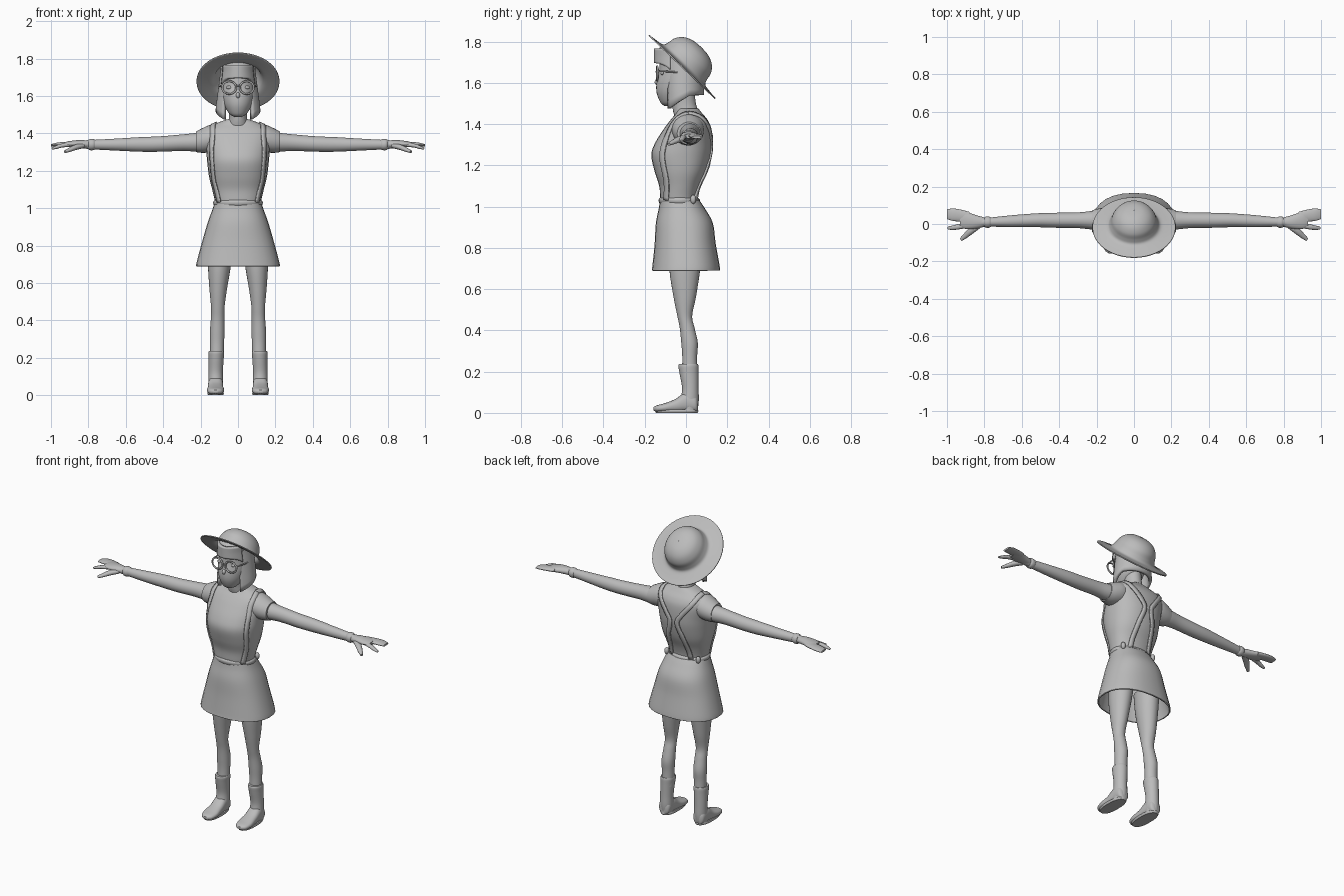
import bpy, bmesh
from math import sin, cos, pi, radians, copysign
from mathutils import Vector
from mathutils.bvhtree import BVHTree

cube = bpy.data.objects.get("Cube")
if cube:
    bpy.data.objects.remove(cube, do_unlink=True)

grey = bpy.data.materials.new("plain grey")
grey.use_nodes = True
grey.diffuse_color = (0.5, 0.5, 0.5, 1)
grey.node_tree.nodes["Principled BSDF"].inputs["Base Color"].default_value = grey.diffuse_color


def finish(name, bm, mirror=False, thick=0, offset=-1):
    """Turn a bmesh into a smooth shaded object."""
    bmesh.ops.recalc_face_normals(bm, faces=bm.faces)
    mesh = bpy.data.meshes.new(name)
    bm.to_mesh(mesh)
    bm.free()
    mesh.materials.append(grey)
    ob = bpy.data.objects.new(name, mesh)
    bpy.context.collection.objects.link(ob)
    if thick:
        solid = ob.modifiers.new("thickness", "SOLIDIFY")
        solid.thickness, solid.offset = thick, offset
    if mirror:
        ob.modifiers.new("mirror", "MIRROR")
    bpy.ops.object.select_all(action="DESELECT")
    ob.select_set(True)
    bpy.context.view_layer.objects.active = ob
    bpy.ops.object.shade_smooth_by_angle(angle=radians(50))
    return ob


def smooth_path(keys, steps=5):
    """Catmull-Rom interpolation through tuples of any length."""
    out, last = [], len(keys) - 1
    for i in range(last):
        a, b, c, d = keys[max(i - 1, 0)], keys[i], keys[i + 1], keys[min(i + 2, last)]
        for s in range(steps):
            t = s / steps
            out.append([q + t * (r - p + t * (2*p - 5*q + 4*r - w + t * (3*q - p - 3*r + w))) / 2
                        for p, q, r, w in zip(a, b, c, d)])
    return out + [list(keys[last])]


def grid(bm, rows, closed):
    """Join rows of points into quads."""
    rows = [[bm.verts.new(p) for p in row] for row in rows]
    for lo, hi in zip(rows, rows[1:]):
        n = len(lo)
        for i in range(n if closed else n - 1):
            j = (i + 1) % n
            bm.faces.new((lo[i], lo[j], hi[j], hi[i]))
    return rows


def loft(name, axis, keys, mirror=False, caps=True, power=2, thick=0, sides=28):
    """Rounded sections (position, centre u, centre v, radius u, radius v) along an axis."""
    place = {"x": lambda t, u, v: (t, u, v),
             "y": lambda t, u, v: (u, t, v),
             "z": lambda t, u, v: (u, v, t)}[axis]
    bend = lambda k: copysign(abs(k) ** (2 / power), k)
    bm = bmesh.new()
    angles = [2 * pi * i / sides for i in range(sides)]
    rows = grid(bm, [[place(t, u + max(ru, 0.001) * bend(cos(a)), v + max(rv, 0.001) * bend(sin(a)))
                      for a in angles] for t, u, v, ru, rv in smooth_path(keys)], True)
    if caps:
        bm.faces.new(rows[0])
        bm.faces.new(rows[-1])
    return finish(name, bm, mirror, thick)


def blob(name, centre, size, mirror=False):
    bm = bmesh.new()
    bmesh.ops.create_uvsphere(bm, u_segments=20, v_segments=12, radius=1)
    bmesh.ops.scale(bm, vec=size, verts=bm.verts)
    bmesh.ops.translate(bm, vec=centre, verts=bm.verts)
    return finish(name, bm, mirror)


def tube(name, keys, mirror=False, flat=1, ends=True):
    """Round tube through (x, y, z, radius), squashed in z by flat."""
    pts = smooth_path(keys, 4)
    bm, rows = bmesh.new(), []
    for i, p in enumerate(pts):
        ahead = Vector(pts[min(i + 1, len(pts) - 1)][:3]) - Vector(pts[max(i - 1, 0)][:3])
        side = ahead.cross(Vector((0, 0, 1))).normalized()
        up = side.cross(ahead).normalized() * flat
        rows.append([Vector(p[:3]) + p[3] * (side * cos(a) + up * sin(a))
                     for a in (2 * pi * k / 12 for k in range(12))])
    rows = grid(bm, rows, True)
    if ends:
        bm.faces.new(rows[0])
        bm.faces.new(rows[-1])
    return finish(name, bm, mirror)


# Torso and neck
torso = loft("torso", "z", [
    (1.0, 0, -.03, .12, .09), (1.04, 0, -.035, .124, .09), (1.1, 0, -.03, .138, .1),
    (1.17, 0, -.026, .155, .126), (1.25, 0, -.024, .165, .144), (1.31, 0, -.012, .17, .137),
    (1.38, 0, .008, .18, .113), (1.42, 0, .015, .175, .09), (1.45, 0, .015, .125, .065),
    (1.475, 0, .01, .06, .05)], power=2.25)
loft("neck", "z", [(1.42, 0, .015, .07, .065), (1.46, 0, 0, .053, .062),
                   (1.5, 0, -.01, .048, .058), (1.57, 0, -.02, .05, .06)])

# Skirt and waistband
loft("skirt", "z", [
    (.69, 0, 0, .225, .166), (.72, 0, 0, .219, .162), (.82, 0, -.004, .192, .148),
    (.92, 0, -.008, .163, .138), (.99, 0, -.02, .138, .112), (1.03, 0, -.03, .125, .096)],
     caps=False, power=2.3, thick=.008)
loft("waistband", "z", [(1.015, 0, -.03, .128, .098), (1.024, 0, -.032, .132, .1),
                        (1.035, 0, -.033, .132, .099), (1.044, 0, -.034, .125, .092)])

# Arms, sleeves and cuffs
loft("arm", "x", [
    (.14, .02, 1.36, .055, .055), (.22, .02, 1.353, .05, .05), (.3, .02, 1.35, .042, .044),
    (.42, .02, 1.343, .04, .041), (.52, .02, 1.341, .037, .039), (.65, .015, 1.34, .032, .032),
    (.78, .01, 1.34, .024, .025), (.85, .008, 1.342, .026, .019)], mirror=True)
loft("sleeve", "x", [(.1, .01, 1.38, .075, .07), (.15, .01, 1.372, .078, .073),
                     (.19, .012, 1.362, .07, .066), (.225, .015, 1.355, .058, .055)], mirror=True)
loft("wrist_cuff", "x", [(.765, .01, 1.34, .025, .026), (.775, .01, 1.34, .03, .03),
                         (.79, .01, 1.34, .03, .03), (.8, .01, 1.34, .024, .025)], mirror=True)

# Hands
loft("palm", "x", [(.8, .01, 1.341, .025, .021), (.85, .012, 1.343, .037, .021),
                   (.9, .02, 1.343, .046, .016), (.93, .025, 1.341, .04, .011)], mirror=True)
loft("joined_fingers", "x", [(.88, .035, 1.343, .03, .014), (.93, .045, 1.342, .033, .012),
                             (.97, .05, 1.34, .033, .01), (1, .052, 1.336, .026, .006)], mirror=True)
tube("index_finger", [(.89, -.005, 1.34, .015), (.94, -.015, 1.335, .014),
                      (.97, -.02, 1.326, .012), (.995, -.022, 1.318, .007)], True, .75)
tube("thumb", [(.83, -.005, 1.335, .018), (.87, -.035, 1.325, .018),
               (.9, -.062, 1.312, .014), (.925, -.083, 1.302, .009)], True, .8)

# Legs
loft("leg", "z", [
    (.18, .113, .018, .036, .038), (.27, .112, .018, .037, .036), (.34, .111, .017, .039, .04),
    (.41, .109, .006, .036, .036), (.47, .108, -.006, .036, .036), (.56, .106, -.006, .046, .054),
    (.68, .1, -.006, .06, .073), (.8, .094, 0, .068, .083)], mirror=True)

# Boots
loft("boot_shaft", "z", [
    (.015, .12, .015, .036, .042), (.06, .119, .018, .039, .044), (.12, .119, .021, .038, .04),
    (.19, .117, .015, .04, .046), (.225, .116, .012, .042, .049), (.236, .116, .012, .039, .046)],
     mirror=True)
loft("boot_foot", "y", [
    (.058, .12, .035, .02, .028), (.045, .12, .045, .036, .042), (0, .12, .052, .04, .049),
    (-.05, .12, .035, .042, .033), (-.1, .12, .026, .046, .022), (-.14, .12, .021, .036, .016),
    (-.157, .12, .02, .014, .008)], mirror=True, power=2.4)
loft("boot_sole", "z", [(0, .12, -.045, .04, .1), (.008, .12, -.045, .044, .105),
                        (.016, .12, -.045, .042, .103)], mirror=True, power=2.4)

# Head and face
loft("head", "z", [
    (1.488, 0, -.085, .02, .02), (1.505, 0, -.078, .046, .046), (1.55, 0, -.055, .074, .087),
    (1.6, 0, -.043, .086, .1), (1.65, 0, -.033, .09, .098), (1.71, 0, -.025, .088, .1),
    (1.76, 0, -.02, .068, .08), (1.78, 0, -.015, .03, .035)])
blob("nose", (0, -.138, 1.603), (.011, .014, .016))
blob("mouth", (0, -.134, 1.555), (.022, .006, .006))
blob("eye", (.046, -.115, 1.646), (.018, .008, .009), True)


# Hair: curved sheets around the head, angle measured from the back
def hair_sheet(name, half, turn, depth, top, bottom):
    bm, rows = bmesh.new(), []
    for k in range(9):
        row = []
        for i in range(33):
            s = i / 16 - 1
            a = turn + s * half
            z = top + (bottom(s) - top) * k / 8
            wide = .094 + .026 * min(max((1.73 - z) / .2, 0), 1)
            row.append((wide * sin(a), -.012 + depth * cos(a), z))
        rows.append(row)
    grid(bm, rows, False)
    return finish(name, bm, thick=.02, offset=-1)


hair_sheet("bob_hair", radians(140), 0, .1, 1.76, lambda s: 1.54 - .065 * max(abs(s) * 2 - 1, 0))
hair_sheet("fringe", radians(62), pi, .142, 1.765, lambda s: 1.695 - .03 * s ** 4)
blob("hair_crown", (0, -.03, 1.745), (.092, .112, .05))

# Glasses
bpy.ops.mesh.primitive_torus_add(major_segments=32, minor_segments=8, major_radius=.034,
                                 minor_radius=.005)
rim = bpy.context.object
ring = bmesh.new()
ring.from_mesh(rim.data)
bpy.data.objects.remove(rim, do_unlink=True)
for v in ring.verts:
    x, y, z = v.co
    v.co = (x * 1.1 + .047, z - .14 + .12 * max(x, 0), y + 1.645)
finish("glasses_rim", ring, True)
tube("glasses_bridge", [(-.013, -.141, 1.65, .004), (0, -.145, 1.654, .004), (.013, -.141, 1.65, .004)])
tube("glasses_temple", [(.083, -.135, 1.655, .004), (.094, -.1, 1.655, .004),
                        (.097, -.03, 1.65, .004)], True)

# Hat: tilted revolved profile
hat = loft("sun_hat", "z", [
    (0, 0, 0, .222, .222), (.004, 0, 0, .18, .18), (.012, 0, 0, .142, .142),
    (.036, 0, 0, .126, .13), (.072, 0, 0, .113, .122), (.105, 0, 0, .088, .096),
    (.125, 0, 0, .05, .055), (.131, 0, 0, .001, .001)], caps=False, thick=.006, sides=48)
hat.location = (0, -.017, 1.679)
hat.rotation_euler.x = radians(-43.7)

# Shoulder straps laid over the torso
surface = BVHTree.FromObject(torso, bpy.context.evaluated_depsgraph_get())


def strap(name, keys, width=.014):
    pts = [Vector(p) for p in smooth_path(keys)]
    hits = [surface.find_nearest(p)[:2] for p in pts]
    bm, rows = bmesh.new(), []
    for i, (p, normal) in enumerate(hits):
        ahead = hits[min(i + 1, len(hits) - 1)][0] - hits[max(i - 1, 0)][0]
        side = ahead.cross(normal).normalized() * width
        rows.append([p + normal * .004 + side * k for k in (-1, 0, 1)])
    grid(bm, rows, False)
    return finish(name, bm, True, .008, 0)


strap("front_strap", [(.13, .01, 1.46), (.14, -.07, 1.41), (.145, -.1, 1.34),
                      (.145, -.12, 1.24), (.13, -.1, 1.13), (.105, -.1, 1.03)])
strap("back_strap", [(.13, .01, 1.46), (.11, .09, 1.41), (.06, .13, 1.34),
                     (.025, .13, 1.28), (.05, .1, 1.18), (.075, .06, 1.03)])
blob("strap_clasp", (.11, .035, 1.035), (.014, .014, .022), True)
